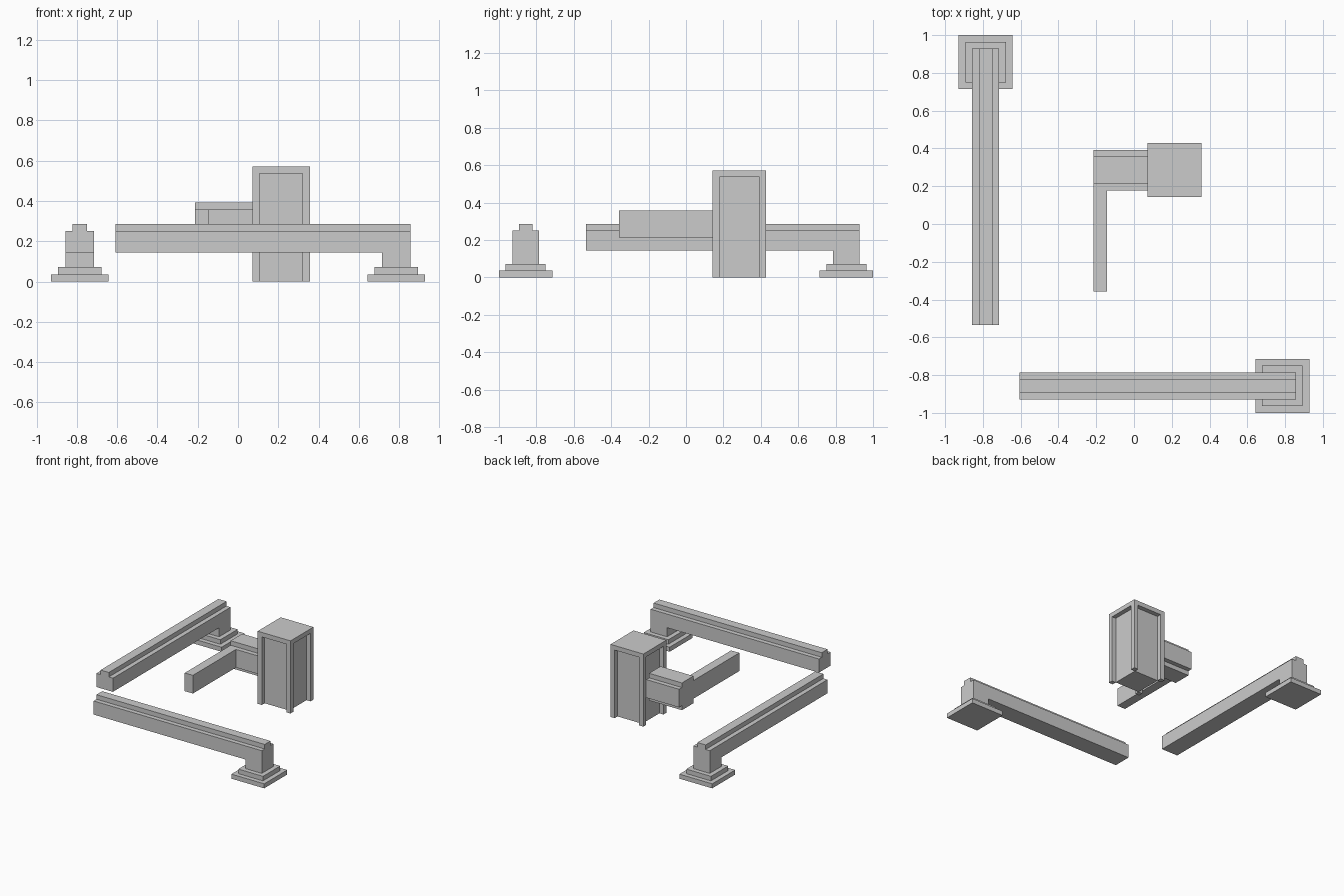
import bpy, bmesh, math
from mathutils import Matrix

if "Cube" in bpy.data.objects:
    bpy.data.objects.remove(bpy.data.objects["Cube"])

U = 1 / 28  # the whole model sits on a grid of this step


def finish(name, bm, matrix=Matrix()):
    bmesh.ops.transform(bm, matrix=matrix, verts=bm.verts)
    bmesh.ops.recalc_face_normals(bm, faces=bm.faces)
    mesh = bpy.data.meshes.new(name)
    bm.to_mesh(mesh)
    bm.free()
    ob = bpy.data.objects.new(name, mesh)
    bpy.context.collection.objects.link(ob)
    return ob


def box(name, x, y, z, matrix=Matrix()):
    """Box from (min, max) pairs in grid steps."""
    bm = bmesh.new()
    bmesh.ops.create_cube(bm, size=1)
    for v in bm.verts:
        v.co = [U * (r[0] if c < 0 else r[1]) for c, r in zip(v.co, (x, y, z))]
    return finish(name, bm, matrix)


def extrude(name, points, vector, matrix=Matrix()):
    """Prism from a flat outline, in grid steps."""
    bm = bmesh.new()
    face = bm.faces.new([bm.verts.new([U * c for c in p]) for p in points])
    new = bmesh.ops.extrude_face_region(bm, geom=[face])["geom"]
    bmesh.ops.translate(bm, vec=[U * c for c in vector],
                        verts=[g for g in new if isinstance(g, bmesh.types.BMVert)])
    return finish(name, bm, matrix)


# Two identical rails, each on a stepped foot
for side, cx, cy, angle in (("front", 22, -24, 0), ("left", -22, 24, 90)):
    m = Matrix.Translation((cx * U, cy * U, 0)) @ Matrix.Rotation(math.radians(angle), 4, "Z")
    box(side + "_foot_base", (-4, 4), (-4, 4), (0, 1), m)
    box(side + "_foot_step", (-3, 3), (-3, 3), (1, 2), m)
    outline = [(-39, 4), (-2, 4), (-2, 2), (2, 2), (2, 7), (-39, 7)]
    extrude(side + "_beam_and_post", [(x, -2, z) for x, z in outline], (0, 4, 0), m)
    box(side + "_beam_ridge", (-39, 2), (-1, 1), (7, 8), m)

# Tower: core, four corner posts and a lid
tower = Matrix.Translation((6 * U, 8 * U, 0))
box("tower_core", (-3, 3), (-3, 3), (0, 15), tower)
box("tower_lid", (-4, 4), (-4, 4), (15, 16), tower)
for i, (sx, sy) in enumerate(((-4, -4), (3, -4), (3, 3), (-4, 3))):
    box(f"tower_corner_post_{i + 1}", (sx, sx + 1), (sy, sy + 1), (0, 15), tower)

# Arm block with notched edges, sticking out of the tower
section = [(-3, -2), (-2, -2), (-2, -3), (2, -3), (2, -2), (3, -2),
           (3, 2), (2, 2), (2, 3), (-2, 3), (-2, 2), (-3, 2)]
extrude("arm_block", [(-6, y + 8, z + 8) for y, z in section], (8, 0, 0))

# Bar reaching forward from the arm block
box("arm_bar", (-6, -4), (-10, 5), (6, 10))
